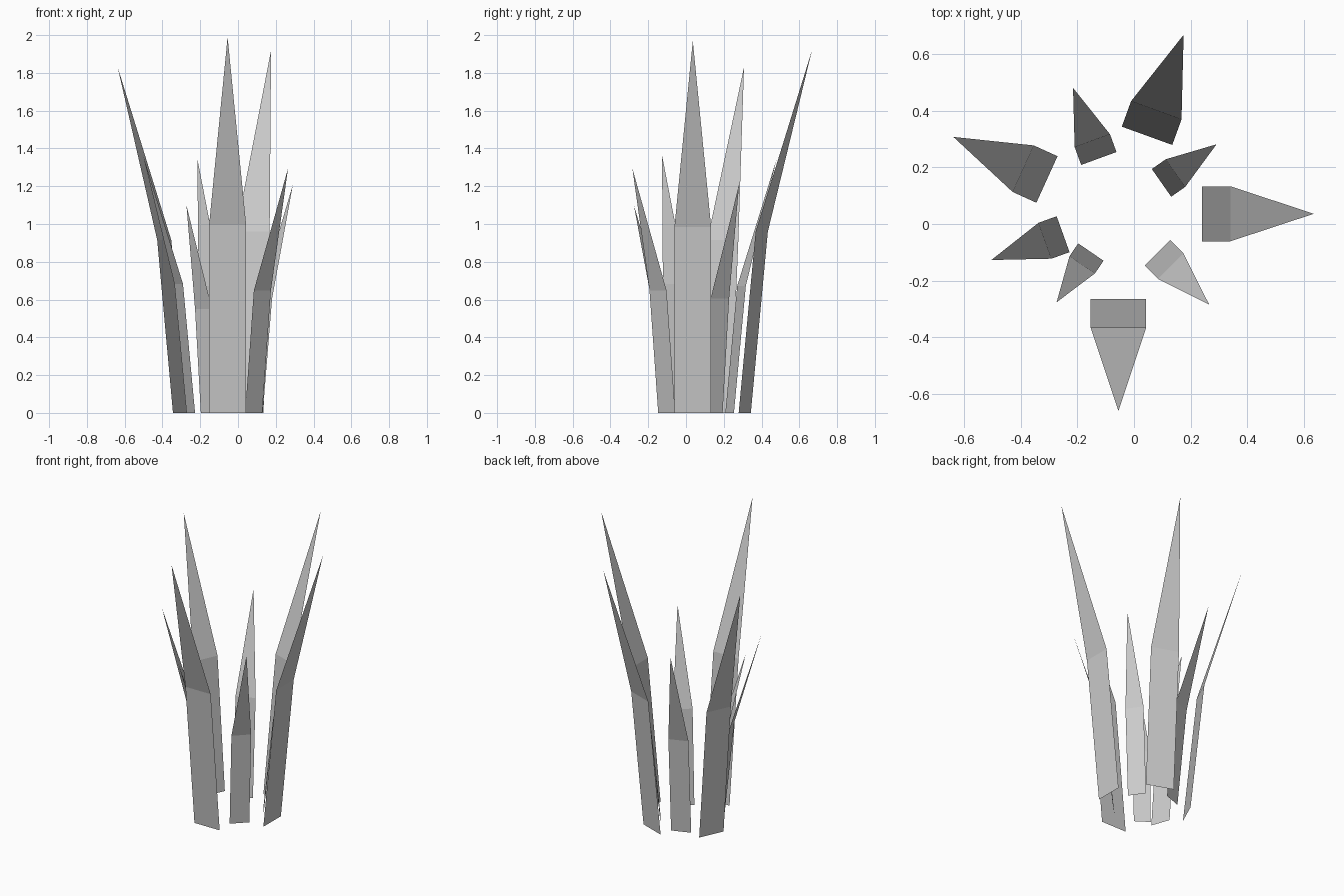
import bpy
from mathutils import Vector

if "Cube" in bpy.data.objects:
    bpy.data.objects.remove(bpy.data.objects["Cube"])

# Proportions shared by all blades, relative to blade height
WIDTH = 0.0985   # blade width
BEND = 0.253     # share of the outward lean reached at the bend


def blade(name, base, tip, height):
    """Flat strip leaning out, bent at half height, ending in a point."""
    b, t = Vector((*base, 0)), Vector((*tip, height))
    out = Vector((t.x - b.x, t.y - b.y, 0))
    side = Vector((-out.y, out.x, 0)).normalized() * WIDTH * height / 2
    mid = b + out * BEND + Vector((0, 0, height * 0.5))
    verts = [b - side, b + side, mid + side, mid - side, t]
    mesh = bpy.data.meshes.new(name)
    mesh.from_pydata(verts, [], [(0, 1, 2, 3), (3, 2, 4)])
    obj = bpy.data.objects.new(name, mesh)
    bpy.context.collection.objects.link(obj)
    return obj


# Tall outer blades: base centre, tip, height
tall = [
    ((0.24, 0.036), (0.634, 0.036), 1.97),
    ((-0.055, -0.265), (-0.055, -0.66), 1.99),
    ((0.046, 0.311), (0.175, 0.667), 1.92),
    ((-0.307, 0.157), (-0.637, 0.307), 1.83),
]

# Short inner blades
short = [
    ((-0.124, 0.231), (-0.215, 0.48), 1.345),
    ((0.097, 0.145), (0.291, 0.281), 1.21),
    ((0.083, -0.102), (0.265, -0.284), 1.295),
    ((-0.152, -0.099), (-0.273, -0.276), 1.10),
    ((-0.25, -0.036), (-0.503, -0.127), 1.365),
]

for label, group in (("tall_grass_blade", tall), ("short_grass_blade", short)):
    for i, (base, tip, height) in enumerate(group, 1):
        blade(f"{label}_{i}", base, tip, height)
